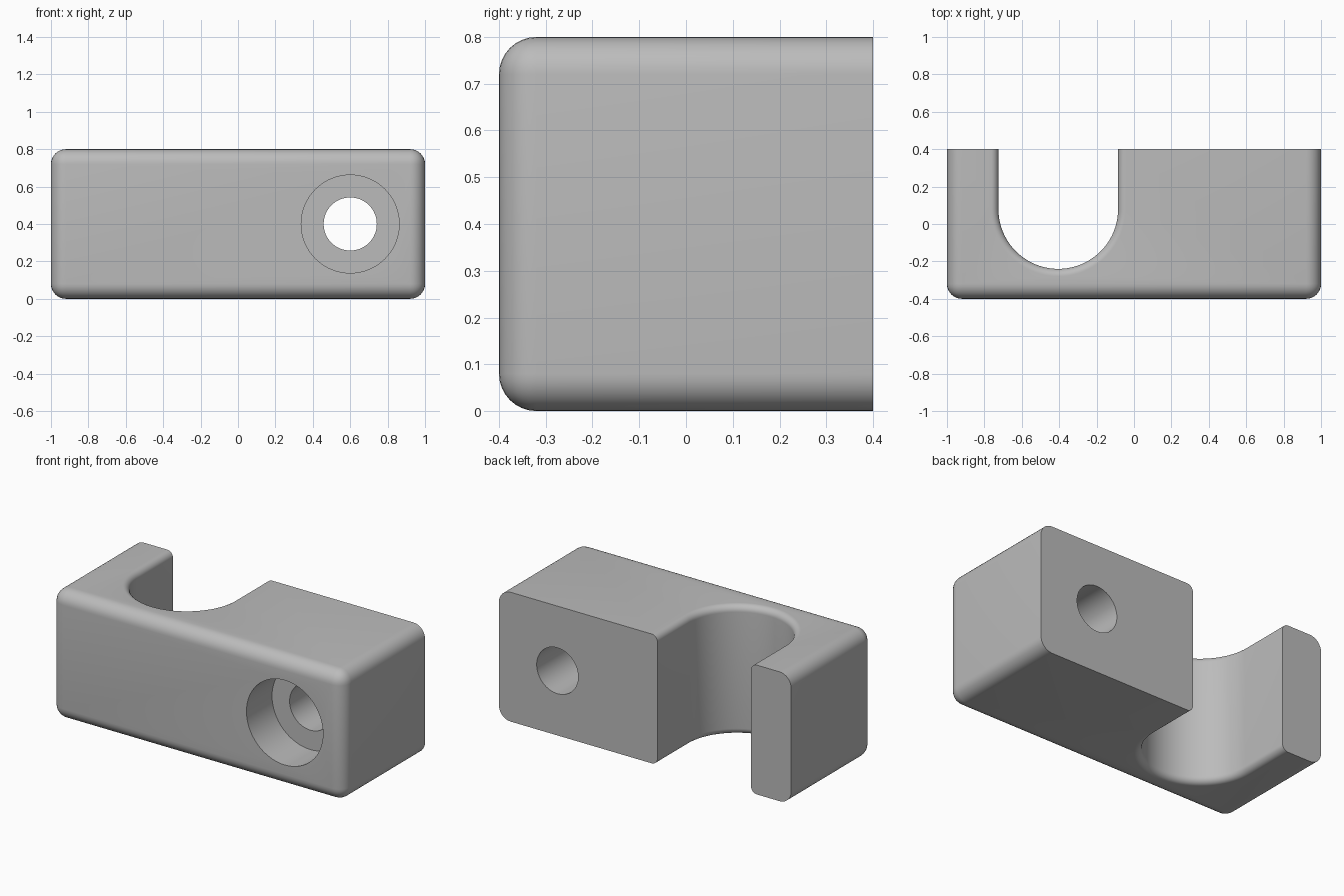
import bpy, bmesh, math
from mathutils import Matrix, Vector

cube = bpy.data.objects.get("Cube")
if cube:
    bpy.data.objects.remove(cube)

HALF_W, HALF_D, HEIGHT = 1.0, 0.4, 0.8
OUTER_FILLET, SLOT_FILLET = 0.08, 0.04
SLOT_X, SLOT_Y, SLOT_R = -0.405, 0.08, 0.32
HOLE_X, HOLE_Z = 0.6, 0.4

grey = bpy.data.materials.new("plain grey")
grey.use_nodes = True
colour = (0.5, 0.5, 0.5, 1)
grey.diffuse_color = colour
grey.node_tree.nodes["Principled BSDF"].inputs["Base Color"].default_value = colour


def add_object(name, bm):
    mesh = bpy.data.meshes.new(name)
    bm.to_mesh(mesh)
    bm.free()
    obj = bpy.data.objects.new(name, mesh)
    bpy.context.collection.objects.link(obj)
    mesh.materials.append(grey)
    return obj


def hole_cutter(name, radius, y0, y1):
    bm = bmesh.new()
    place = Matrix.Translation((HOLE_X, (y0 + y1) / 2, HOLE_Z)) @ Matrix.Rotation(math.pi / 2, 4, "X")
    bmesh.ops.create_cone(bm, cap_ends=True, segments=64, radius1=radius,
                          radius2=radius, depth=y1 - y0, matrix=place)
    obj = add_object(name, bm)
    obj.hide_render = True
    obj.hide_set(True)
    return obj


# Plan outline: block with a U-shaped slot open to the back
outline = [(-HALF_W, HALF_D), (-HALF_W, -HALF_D), (HALF_W, -HALF_D), (HALF_W, HALF_D),
           (SLOT_X + SLOT_R, HALF_D)]
steps = 40
for i in range(steps + 1):
    a = -math.pi * i / steps
    outline.append((SLOT_X + SLOT_R * math.cos(a), SLOT_Y + SLOT_R * math.sin(a)))
outline.append((SLOT_X - SLOT_R, HALF_D))

bm = bmesh.new()
base = bm.faces.new([bm.verts.new((x, y, 0)) for x, y in outline])
top = bmesh.ops.extrude_face_region(bm, geom=[base])["geom"]
bmesh.ops.translate(bm, vec=(0, 0, HEIGHT), verts=[v for v in top if isinstance(v, bmesh.types.BMVert)])
bmesh.ops.recalc_face_normals(bm, faces=bm.faces)

# Fillet sizes: large on the outside, small on the slot rims, none at the back
weight = bm.edges.layers.float.new("bevel_weight_edge")
for e in bm.edges:
    mid = (e.verts[0].co + e.verts[1].co) / 2
    upright = abs(e.verts[0].co.z - e.verts[1].co.z) > 0.1
    outside = abs(mid.x) > HALF_W - 0.001 or mid.y < -HALF_D + 0.001
    if mid.y > HALF_D - 0.001:
        continue
    if outside:
        e[weight] = 1
    elif not upright:
        e[weight] = SLOT_FILLET / OUTER_FILLET
body = add_object("clamp_block", bm)

bevel = body.modifiers.new("fillets", "BEVEL")
bevel.limit_method = "WEIGHT"
bevel.width = OUTER_FILLET
bevel.segments = 8
bevel.use_clamp_overlap = False

# Bolt hole and its counterbore
for cutter in (hole_cutter("bolt_hole_cutter", 0.142, -0.6, 0.6),
               hole_cutter("counterbore_cutter", 0.262, -0.6, -0.15)):
    cut = body.modifiers.new(cutter.name, "BOOLEAN")
    cut.operation = "DIFFERENCE"
    cut.solver = "EXACT"
    cut.object = cutter

# Bake the modifiers, then smooth the curved surfaces
bpy.context.view_layer.objects.active = body
body.select_set(True)
for m in list(body.modifiers):
    bpy.ops.object.modifier_apply(modifier=m.name)
for name in ("bolt_hole_cutter", "counterbore_cutter"):
    bpy.data.objects.remove(bpy.data.objects[name])
bpy.ops.object.shade_smooth_by_angle(angle=math.radians(30))
